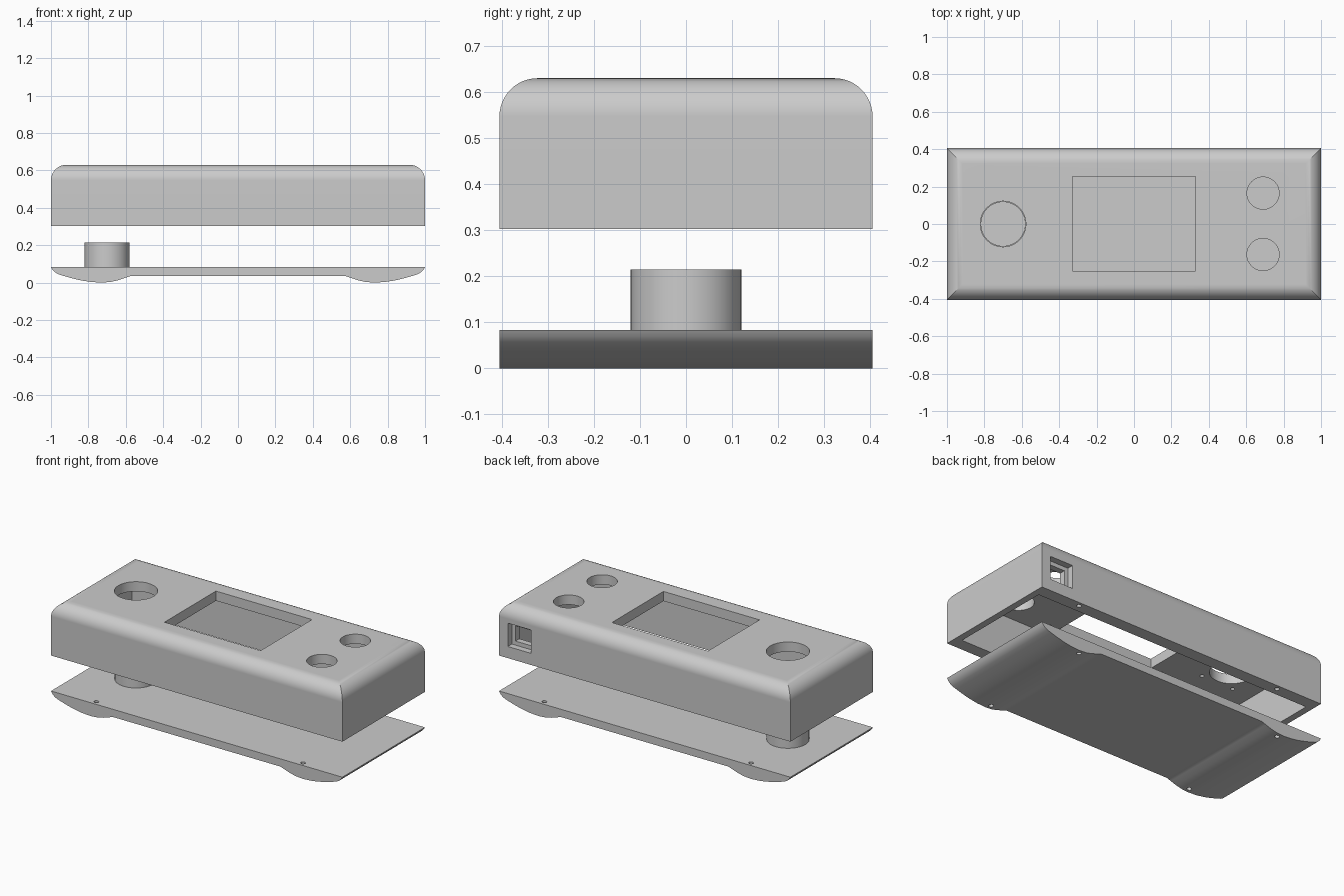
import bpy, bmesh, math
from mathutils import Matrix

if "Cube" in bpy.data.objects:
    bpy.data.objects.remove(bpy.data.objects["Cube"], do_unlink=True)

grey = bpy.data.materials.new("matte grey plastic")
grey.use_nodes = True
grey.diffuse_color = (0.6, 0.6, 0.6, 1)
grey.node_tree.nodes["Principled BSDF"].inputs["Base Color"].default_value = (0.6, 0.6, 0.6, 1)


def make(name, bm):
    bmesh.ops.recalc_face_normals(bm, faces=bm.faces)
    mesh = bpy.data.meshes.new(name)
    bm.to_mesh(mesh)
    bm.free()
    mesh.materials.append(grey)
    obj = bpy.data.objects.new(name, mesh)
    bpy.context.collection.objects.link(obj)
    return obj


def box_mesh(low, high):
    bm = bmesh.new()
    bmesh.ops.create_cube(bm, size=1)
    for v in bm.verts:
        v.co = [a if c < 0 else b for c, a, b in zip(v.co, low, high)]
    return bm


def box(name, low, high):
    return make(name, box_mesh(low, high))


def cylinder(name, x, y, low, high, radius, sides=48):
    bm = bmesh.new()
    bmesh.ops.create_cone(bm, cap_ends=True, segments=sides, radius1=radius, radius2=radius,
                          depth=high - low,
                          matrix=Matrix.Translation((x, y, (low + high) / 2)))
    return make(name, bm)


def activate(obj):
    bpy.ops.object.select_all(action='DESELECT')
    obj.select_set(True)
    bpy.context.view_layer.objects.active = obj


def cut(obj, cutter):
    mod = obj.modifiers.new("cut", 'BOOLEAN')
    mod.operation = 'DIFFERENCE'
    mod.solver = 'EXACT'
    mod.object = cutter
    activate(obj)
    bpy.ops.object.modifier_apply(modifier=mod.name)
    bpy.data.objects.remove(cutter, do_unlink=True)


def smooth(obj):
    activate(obj)
    bpy.ops.object.shade_smooth_by_angle(angle=math.radians(25))
    mod = obj.modifiers.new("flat face normals", 'WEIGHTED_NORMAL')
    mod.keep_sharp = True


W, D = 1.0, 0.405
SCREWS = [(sx * 0.71, sy * 0.375) for sx in (-1, 1) for sy in (-1, 1)]

# Upper shell: block with rounded, mitred top edges
bm = box_mesh((-W, -D, 0.303), (W, D, 0.63))
top_edges = [e for e in bm.edges if all(v.co.z > 0.6 for v in e.verts)]
bmesh.ops.bevel(bm, geom=top_edges, offset=0.083, segments=12, profile=0.5, affect='EDGES')
shell = make("upper_shell", bm)

# Hollow inside and screen window
cut(shell, box("cavity", (-0.958, -0.327, 0.2), (0.958, 0.327, 0.57)))
cut(shell, box("window", (-0.33, -0.25, 0.5), (0.33, 0.255, 0.7)))

# Joystick and button holes
for x, y, r in ((-0.7, 0, 0.122), (0.69, 0.165, 0.086), (0.69, -0.163, 0.086)):
    cut(shell, cylinder("hole", x, y, 0.5, 0.7, r))

# Stepped socket opening in the back wall
cut(shell, box("socket_recess", (0.78, 0.365, 0.375), (0.94, 0.5, 0.52)))
cut(shell, box("socket_slot", (0.805, 0.25, 0.4), (0.915, 0.5, 0.495)))

# Screw holes in the rim, and blind holes in the ceiling
for x, y in SCREWS:
    cut(shell, cylinder("rim_hole", x, y, 0.25, 0.42, 0.014, 16))
for sx in (-1, 1):
    for sy in (-1, 1):
        cut(shell, cylinder("stick_hole", -0.71 + sx * 0.11, sy * 0.135, 0.5, 0.6, 0.012, 16))
        cut(shell, cylinder("screen_hole", sx * 0.4, sy * 0.25, 0.5, 0.6, 0.012, 16))
smooth(shell)

# Base plate: mirrored profile with two rounded feet, extruded front to back
half = [(W, 0.083), (0.992, 0.069), (0.978, 0.055), (0.96, 0.045), (0.935, 0.037),
        (0.89, 0.024), (0.84, 0.012), (0.79, 0.004), (0.73, 0), (0.68, 0.004),
        (0.64, 0.013), (0.605, 0.025), (0.575, 0.035)]
profile = half + [(-x, z) for x, z in reversed(half)]
bm = bmesh.new()
side = bm.faces.new([bm.verts.new((x, -D, z)) for x, z in profile])
ext = bmesh.ops.extrude_face_region(bm, geom=[side])
bmesh.ops.translate(bm, vec=(0, 2 * D, 0),
                    verts=[g for g in ext["geom"] if isinstance(g, bmesh.types.BMVert)])
base = make("base_plate", bm)
for x, y in SCREWS:
    cut(base, cylinder("plate_hole", x, y, -0.1, 0.2, 0.014, 16))
smooth(base)

# Round post on the base plate under the joystick hole
post = cylinder("joystick_post", -0.7, 0, 0.08, 0.215, 0.12)
smooth(post)
